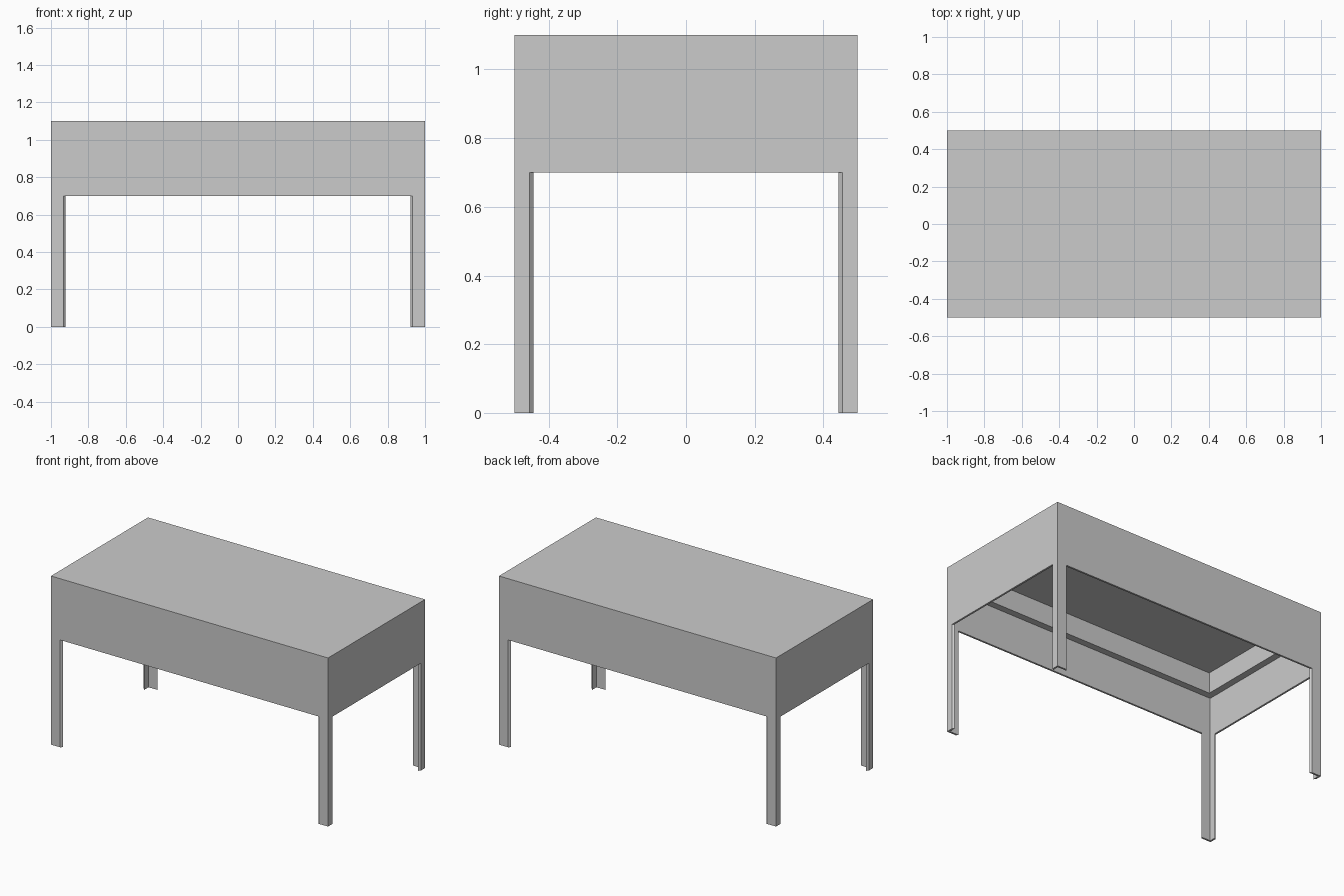
import bpy, bmesh

if "Cube" in bpy.data.objects:
    bpy.data.objects.remove(bpy.data.objects["Cube"])

H, OPEN = 1.10, 0.70       # overall height, height of the leg openings
T, TOP_T = 0.012, 0.01     # sheet thickness of walls and top


def finish(name, bm):
    bmesh.ops.remove_doubles(bm, verts=bm.verts, dist=1e-5)
    bmesh.ops.recalc_face_normals(bm, faces=bm.faces)
    mesh = bpy.data.meshes.new(name)
    bm.to_mesh(mesh)
    bm.free()
    bpy.context.collection.objects.link(bpy.data.objects.new(name, mesh))


def face(bm, pts):
    bm.faces.new([bm.verts.new(p) for p in pts])


def outline(half, opening, top):
    return [(-half, 0), (-half, top), (half, top), (half, 0),
            (opening, 0), (opening, OPEN), (-opening, OPEN), (-opening, 0)]


def add_wall(bm, half, opening, dist, place):
    # outer and inner skins, joined along the leg and opening edges
    outer = [place(a, dist, z) for a, z in outline(half, opening, H)]
    inner = [place(a, dist - T, z)
             for a, z in outline(half - T, opening - T, H - TOP_T)]
    face(bm, outer)
    face(bm, inner)
    for i in range(3, 8):
        j = (i + 1) % 8
        face(bm, [outer[i], outer[j], inner[j], inner[i]])


def rect(hx, hy, z):
    return [(-hx, -hy, z), (hx, -hy, z), (hx, hy, z), (-hx, hy, z)]


# shell: four walls with angle-section legs, closed by the top sheet
bm = bmesh.new()
for s in (-1, 1):
    add_wall(bm, 1.0, 0.933, 0.5, lambda a, d, z: (a, s * d, z))
    add_wall(bm, 0.5, 0.456, 1.0, lambda a, d, z: (s * d, a, z))
face(bm, rect(1, 0.5, H))
face(bm, rect(1 - T, 0.5 - T, H - TOP_T))
finish("table_shell", bm)

# rail running round the inside, under the top
bm = bmesh.new()
inset, low, high = 0.056, 0.955, H - TOP_T
loops = [rect(1 - T, 0.5 - T, low), rect(1 - T, 0.5 - T, high),
         rect(1 - inset, 0.5 - inset, high), rect(1 - inset, 0.5 - inset, low)]
for k in range(4):
    p, q = loops[k], loops[(k + 1) % 4]
    for i in range(4):
        j = (i + 1) % 4
        face(bm, [p[i], p[j], q[j], q[i]])
finish("inner_rail", bm)
